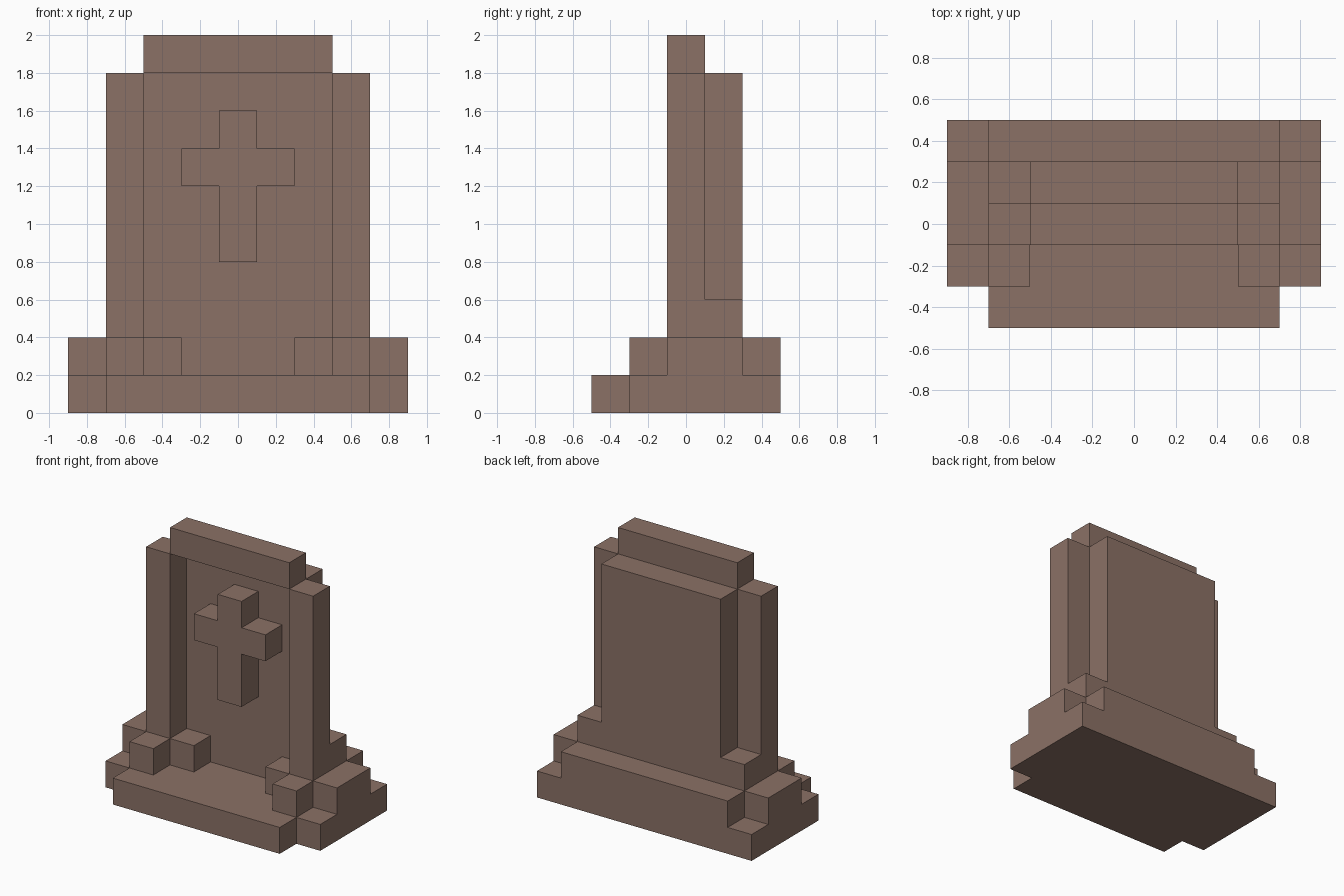
import bpy, bmesh
from mathutils import Vector

cube = bpy.data.objects.get("Cube")
if cube:
    bpy.data.objects.remove(cube, do_unlink=True)

stone = bpy.data.materials.new("brown stone")
stone.use_nodes = True
colour = (0.258, 0.165, 0.132, 1)
stone.diffuse_color = colour
stone.node_tree.nodes["Principled BSDF"].inputs["Base Color"].default_value = colour

U = 0.2  # one block


def prism(name, points, push):
    """Extrude a flat outline along push; both are counted in blocks."""
    bm = bmesh.new()
    face = bm.faces.new([bm.verts.new(Vector(p) * U) for p in points])
    result = bmesh.ops.extrude_face_region(bm, geom=[face], use_keep_orig=True)
    moved = [v for v in result["geom"] if isinstance(v, bmesh.types.BMVert)]
    bmesh.ops.translate(bm, vec=Vector(push) * U, verts=moved)
    bmesh.ops.recalc_face_normals(bm, faces=bm.faces)
    mesh = bpy.data.meshes.new(name)
    bm.to_mesh(mesh)
    bm.free()
    mesh.materials.append(stone)
    obj = bpy.data.objects.new(name, mesh)
    bpy.context.collection.objects.link(obj)
    return obj


def box(name, x, y, z):
    """Box from (low, high) ranges in blocks."""
    outline = [(x[0], y[0], z[0]), (x[1], y[0], z[0]),
               (x[1], y[1], z[0]), (x[0], y[1], z[0])]
    return prism(name, outline, (0, 0, z[1] - z[0]))


def mirrored(outline):
    """Complete the right half of an outline across x = 0."""
    return outline + [(-x, y, z) for x, y, z in reversed(outline)]


# Stepped ground slab
prism("base_slab", mirrored([(3.5, -2.5, 0), (3.5, -1.5, 0), (4.5, -1.5, 0),
                             (4.5, 2.5, 0)]), (0, 0, 1))

# Back step and headstone panel
box("back_step", (-3.5, 3.5), (1.5, 2.5), (1, 2))
box("headstone_panel", (-2.5, 2.5), (0.5, 1.5), (1, 9))

# Cap bridging the posts in front of the panel
box("top_cap", (-2.5, 2.5), (-0.5, 0.5), (9, 10))

# Raised cross
prism("cross", mirrored([(0.5, -0.5, 4), (0.5, -0.5, 6), (1.5, -0.5, 6),
                         (1.5, -0.5, 7), (0.5, -0.5, 7), (0.5, -0.5, 8)]), (0, 1, 0))

# Posts and stepped blocks on both sides
for side, s in (("left", 1), ("right", -1)):
    def side_box(name, x0, x1, y, z):
        box(f"{side}_{name}", sorted((s * x0, s * x1)), y, z)

    side_box("post", 2.5, 3.5, (-0.5, 0.5), (1, 9))
    side_box("post_foot", 2.5, 3.5, (0.5, 1.5), (1, 3))
    side_box("outer_step", 3.5, 4.5, (-0.5, 1.5), (1, 2))
    side_box("front_block", 2.5, 3.5, (-1.5, -0.5), (1, 2))
    side_box("inner_block", 1.5, 2.5, (-0.5, 0.5), (1, 2))
